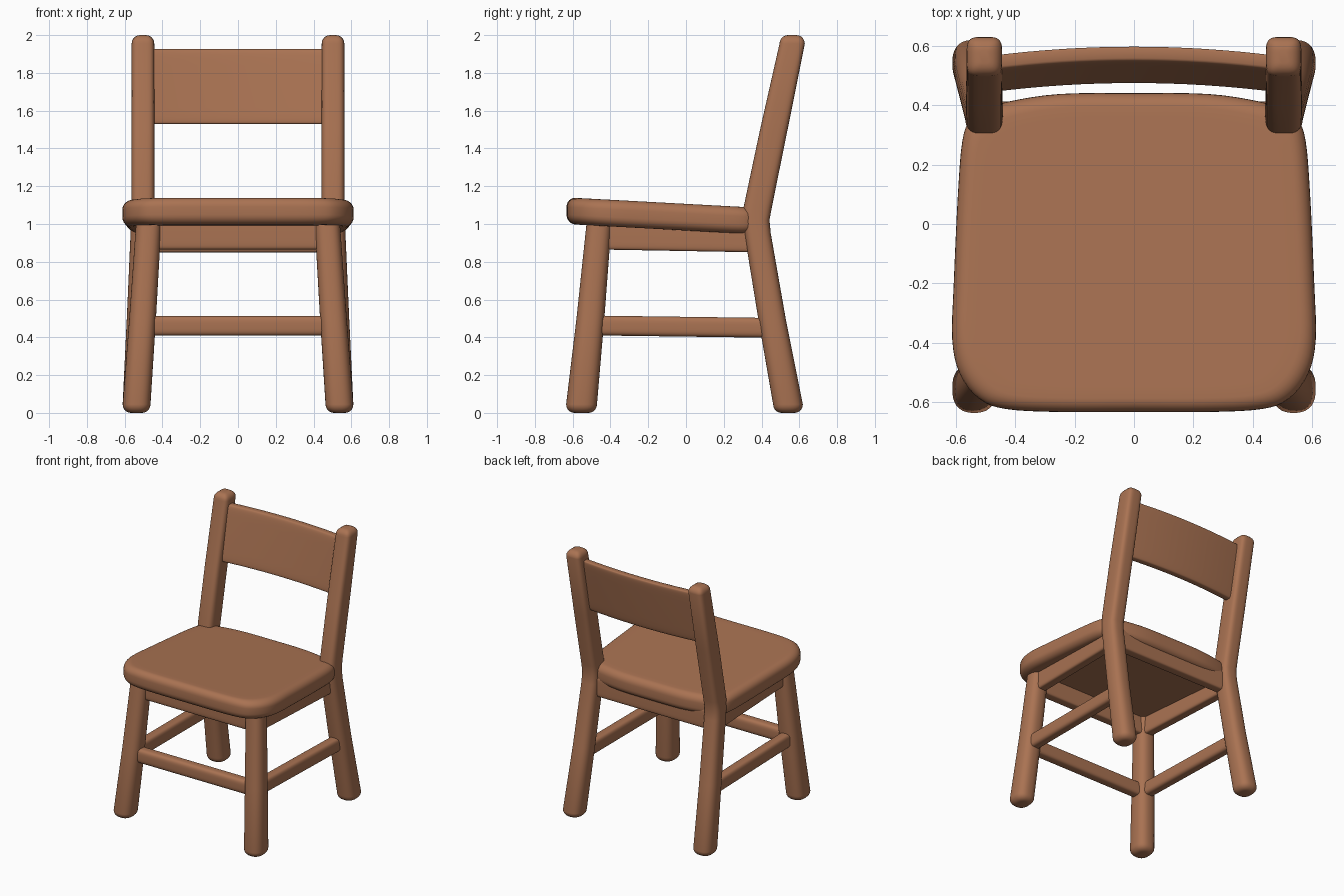
import bpy, bmesh, math
from mathutils import Vector

if "Cube" in bpy.data.objects:
    bpy.data.objects.remove(bpy.data.objects["Cube"])

wood = bpy.data.materials.new("brown wood")
wood.diffuse_color = (0.40, 0.17, 0.085, 1)
wood.use_nodes = True
wood.node_tree.nodes["Principled BSDF"].inputs["Base Color"].default_value = wood.diffuse_color


def loft(name, rings, angle=50):
    """Skin a list of equal-length point rings and cap both ends."""
    bm = bmesh.new()
    loops = [[bm.verts.new(p) for p in ring] for ring in rings]
    n = len(loops[0])
    for a, b in zip(loops, loops[1:]):
        for i in range(n):
            j = (i + 1) % n
            bm.faces.new((a[i], a[j], b[j], b[i]))
    bm.faces.new(loops[0][::-1])
    bm.faces.new(loops[-1])
    bmesh.ops.recalc_face_normals(bm, faces=bm.faces)
    mesh = bpy.data.meshes.new(name)
    bm.to_mesh(mesh)
    bm.free()
    mesh.materials.append(wood)
    obj = bpy.data.objects.new(name, mesh)
    bpy.context.collection.objects.link(obj)
    bpy.ops.object.select_all(action='DESELECT')
    obj.select_set(True)
    bpy.context.view_layer.objects.active = obj
    bpy.ops.object.shade_smooth_by_angle(angle=math.radians(angle))
    return obj


def squircle(a, b, n, seg=32):
    """Rounded-rectangle section with half sizes a, b; larger n is squarer."""
    pts = []
    for i in range(seg):
        t = 2 * math.pi * (i + 0.5) / seg
        c, s = math.cos(t), math.sin(t)
        pts.append((a * math.copysign(abs(c) ** (2 / n), c),
                    b * math.copysign(abs(s) ** (2 / n), s)))
    return pts


def post(name, stations, side, round_top):
    """Upright made of level sections (x, y, z, half x, half y, squareness)."""
    def level(s, z, inset):
        x, y, _, a, b, n = s
        return [Vector((side * x + u, y + v, z)) for u, v in squircle(a - inset, b - inset, n)]
    r = 0.045
    steps = [math.radians(d) for d in (0, 18, 36, 54, 72, 90)]
    lo, hi = stations[0], stations[-1]
    rings = [level(lo, lo[2] + r * (1 - math.cos(t)), r * (1 - math.sin(t))) for t in steps]
    rings += [level(s, s[2], 0) for s in stations[1:-1]]
    if round_top:
        rings += [level(hi, hi[2] - r * (1 - math.cos(t)), r * (1 - math.sin(t))) for t in steps[::-1]]
    else:
        rings.append(level(hi, hi[2], 0))
    loft(name, rings)


def rail(name, p, q, thick, height, n):
    """Straight bar from p to q with a rounded upright section."""
    p, q = Vector(p), Vector(q)
    across = (q - p).cross(Vector((0, 0, 1))).normalized()
    sec = squircle(thick / 2, height / 2, n)
    loft(name, [[c + across * u + Vector((0, 0, v)) for u, v in sec] for c in (p, q)])


# Legs, back posts and side rails, mirrored left and right
for side, tag in ((-1, "left"), (1, "right")):
    post("front_leg_" + tag, [
        (0.537, -0.553, 0.0, 0.074, 0.082, 2.5),
        (0.505, -0.506, 0.5, 0.071, 0.074, 2.5),
        (0.471, -0.458, 1.03, 0.067, 0.066, 2.5)], side, False)
    post("back_post_" + tag, [
        (0.537, 0.540, 0.0, 0.074, 0.079, 2.5),
        (0.520, 0.455, 0.5, 0.069, 0.073, 2.6),
        (0.505, 0.379, 0.95, 0.064, 0.070, 3.0),
        (0.504, 0.371, 1.02, 0.063, 0.071, 3.2),
        (0.503, 0.380, 1.09, 0.062, 0.075, 3.5),
        (0.503, 0.465, 1.5, 0.061, 0.073, 4.0),
        (0.503, 0.562, 2.0, 0.060, 0.067, 4.0)], side, True)
    rail("side_apron_" + tag, (side * 0.475, -0.46, 0.945), (side * 0.500, 0.37, 0.93), 0.075, 0.16, 6)
    rail("side_stretcher_" + tag, (side * 0.507, -0.51, 0.463), (side * 0.521, 0.463, 0.45), 0.08, 0.105, 3.5)

# Front and rear rails
rail("front_apron", (-0.47, -0.46, 0.945), (0.47, -0.46, 0.945), 0.075, 0.16, 6)
rail("rear_apron", (-0.50, 0.375, 0.925), (0.50, 0.375, 0.925), 0.075, 0.15, 6)
rail("front_stretcher", (-0.507, -0.51, 0.461), (0.507, -0.51, 0.461), 0.08, 0.105, 3.5)

# Curved, leaning back panel
rings = []
for i in range(17):
    x = -0.48 + 0.06 * i
    bow = 0.028 * (1 - (x / 0.46) ** 2)
    rings.append([Vector((x, 0.507 + bow + u + 0.194 * v, 1.728 + v))
                  for u, v in squircle(0.028, 0.198, 8)])
loft("back_panel", rings)

# Seat outline: half profile from front centre to back centre, smoothed then mirrored
half = [(0, -0.632), (0.25, -0.632), (0.43, -0.622), (0.52, -0.588), (0.585, -0.505),
        (0.611, -0.39), (0.606, -0.2), (0.592, 0.1), (0.577, 0.28), (0.55, 0.35),
        (0.50, 0.385), (0.42, 0.412), (0.25, 0.437), (0, 0.44)]
ctrl = [Vector(p) for p in half] + [Vector((-x, y)) for x, y in half[-2:0:-1]]
outline = []
for i in range(len(ctrl)):
    a, b, c, d = (ctrl[(i + k) % len(ctrl)] for k in (-1, 0, 1, 2))
    for t in (0, 0.25, 0.5, 0.75):
        outline.append(0.5 * (2 * b + (c - a) * t + (2 * a - 5 * b + 4 * c - d) * t * t
                              + (3 * b - a - 3 * c + d) * t ** 3))


def seat_ring(inset, h):
    """Outline pulled in by inset, at height h on a plane sloping to the back."""
    k = 1 - inset / 0.58
    ring = []
    for p in outline:
        x, y = p.x * k, (p.y + 0.09) * k - 0.09
        ring.append(Vector((x, y, h - 0.054 * (y + 0.6))))
    return ring


# Seat slab with rounded upper and lower edges
r = 0.05
arc = [math.radians(d) for d in (0, 15, 30, 45, 60, 75, 90)]
rings = [seat_ring(0.09, 0.998)]
rings += [seat_ring(r * (1 - math.sin(t)), 0.998 + r * (1 - math.cos(t))) for t in arc]
rings += [seat_ring(r * (1 - math.sin(t)), 1.139 - r * (1 - math.cos(t))) for t in arc[::-1]]
rings += [seat_ring(0.09, 1.139)]
loft("seat", rings)
